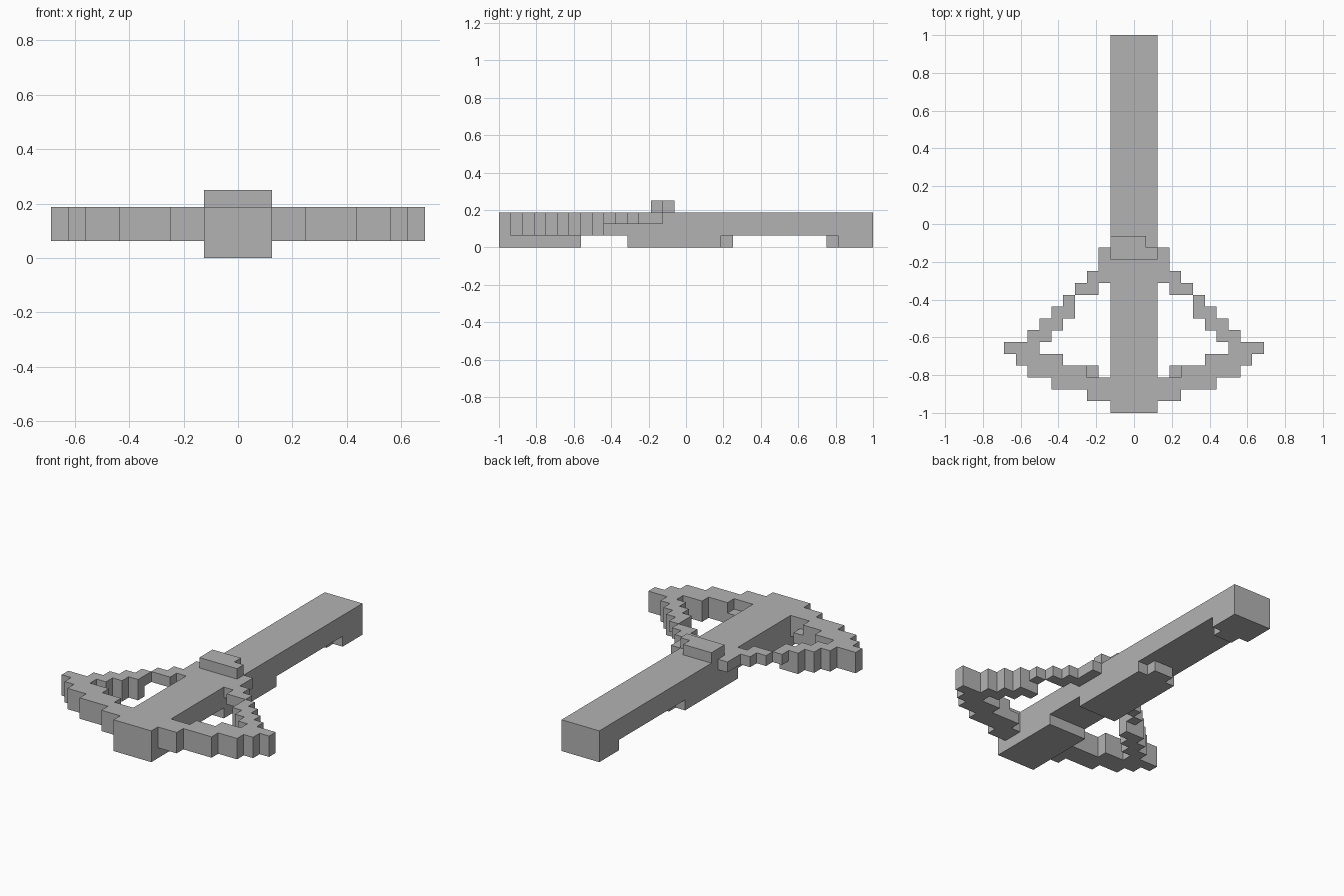
import bpy, bmesh, math
from mathutils import Vector

if "Cube" in bpy.data.objects:
    bpy.data.objects.remove(bpy.data.objects["Cube"], do_unlink=True)

U = 1 / 16  # size of one block

grey = bpy.data.materials.new("plain grey")
grey.use_nodes = True
COLOUR = (0.45, 0.45, 0.45, 1)
grey.diffuse_color = COLOUR
grey.node_tree.nodes["Principled BSDF"].inputs["Base Color"].default_value = COLOUR


def prism(name, points, direction, mirror=False):
    """Extrude a closed outline (in blocks) along a direction."""
    bm = bmesh.new()
    face = bm.faces.new([bm.verts.new(Vector(p) * U) for p in points])
    new = bmesh.ops.extrude_face_region(bm, geom=[face])["geom"]
    verts = [v for v in new if isinstance(v, bmesh.types.BMVert)]
    bmesh.ops.translate(bm, verts=verts, vec=Vector(direction) * U)
    bmesh.ops.dissolve_limit(bm, angle_limit=0.01, verts=bm.verts[:], edges=bm.edges[:])
    bmesh.ops.recalc_face_normals(bm, faces=bm.faces[:])
    mesh = bpy.data.meshes.new(name)
    bm.to_mesh(mesh)
    bm.free()
    mesh.materials.append(grey)
    obj = bpy.data.objects.new(name, mesh)
    bpy.context.collection.objects.link(obj)
    if mirror:
        obj.modifiers.new("Mirror", 'MIRROR')
    return obj


def stepped(name, rows, y0, z0, z1, mirror=True):
    """Blocky plate: each row is an (inner x, outer x) span one block deep, from y0 backwards."""
    right, left = [], []
    for i, (a, b) in enumerate(rows):
        for y in (y0 + i, y0 + i + 1):
            right.append((b, y, z0))
            left.append((a, y, z0))
    outline = []
    for p in right + left[::-1]:
        if not outline or outline[-1] != p:
            outline.append(p)
    return prism(name, outline, (0, 0, z1 - z0), mirror)


# Long stock with its lower grips, drawn as a side profile
profile = [(-16, 0), (-9, 0), (-9, 1), (-5, 1), (-5, 0), (3, 0), (3, 1),
           (13, 1), (13, 0), (16, 0), (16, 3), (-16, 3)]
prism("stock", [(-2, y, z) for y, z in profile], (4, 0, 0))

# Small blocks under the stock
for name, y in (("trigger", 3), ("butt_step", 12)):
    stepped(name, [(-1, 1)], y, 0, 1, mirror=False)

# Latch on top, with one notched corner
stepped("latch", [(-2, 2), (-2, 1)], -3, 3, 4, mirror=False)

# Bow limbs and the thick outer ends of the string
stepped("bow_limbs", [(2, 4), (2, 7), (4, 9), (6, 10), (8, 11), (7, 9), (6, 8), (5, 7)],
        -15, 1, 3)
stepped("limb_braces", [(3, 4)], -13, 1, 2)

# Thin string running back to the latch
stepped("string_links", [(5, 6)], -7, 2, 3)
stepped("string_inner", [(3, 5), (2, 4), (2, 3), (2, 3)], -6, 2, 3)
